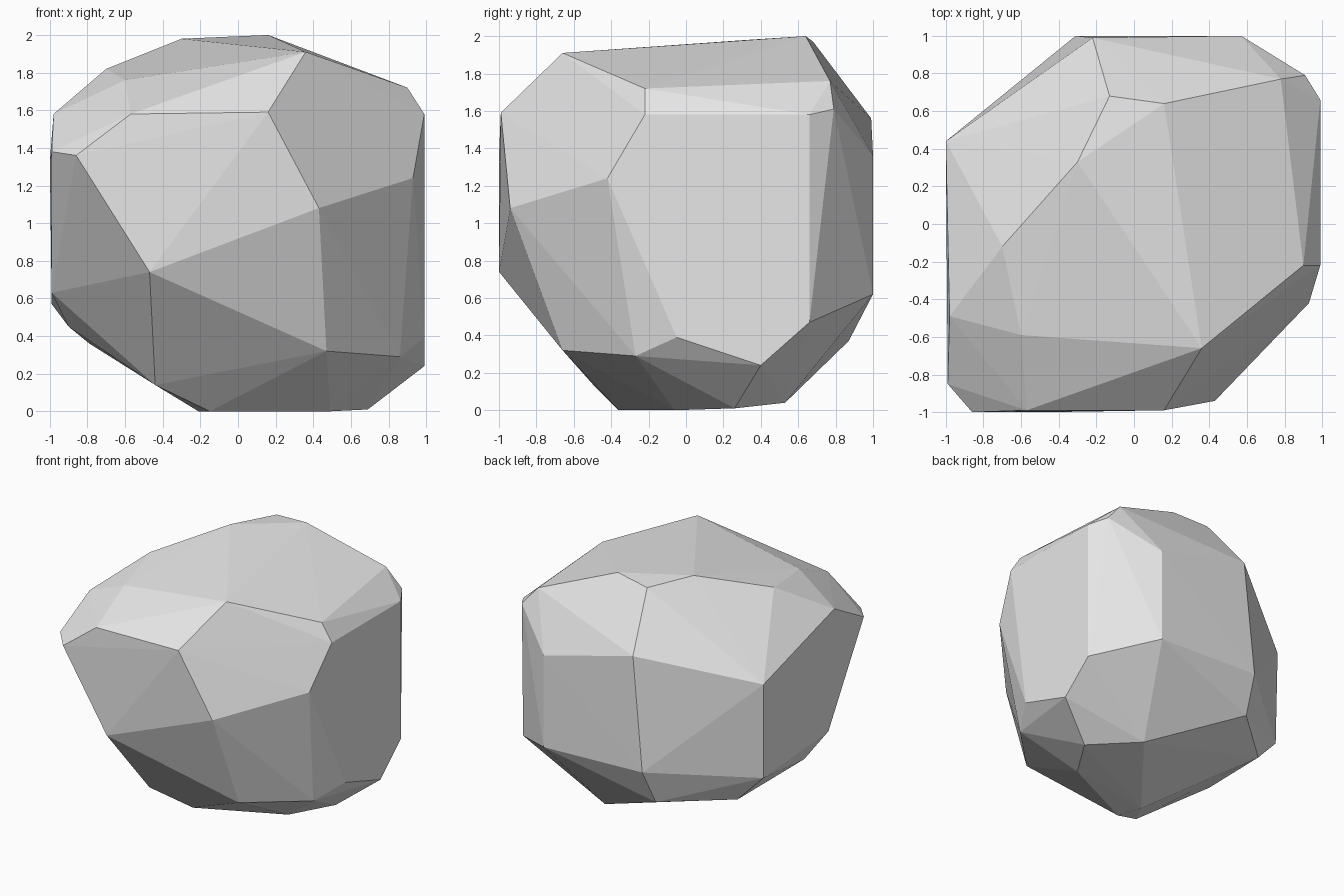
import bpy
import bmesh

# Remove the default cube only
default_cube = bpy.data.objects.get("Cube")
if default_cube:
    bpy.data.objects.remove(default_cube, do_unlink=True)


def make_material(name, color):
    material = bpy.data.materials.new(name)
    material.use_nodes = True
    material.diffuse_color = color
    material.node_tree.nodes["Principled BSDF"].inputs["Base Color"].default_value = color
    return material


def build_hull(name, rings, material):
    """Wrap a faceted stone around the corner points of all rings."""
    bm = bmesh.new()
    for ring in rings:
        for corner in ring:
            bm.verts.new(corner)
    result = bmesh.ops.convex_hull(bm, input=bm.verts[:])
    leftovers = set(result["geom_interior"]) | set(result["geom_unused"])
    loose = [item for item in leftovers if isinstance(item, bmesh.types.BMVert)]
    bmesh.ops.delete(bm, geom=loose, context="VERTS")
    bmesh.ops.recalc_face_normals(bm, faces=bm.faces[:])
    for face in bm.faces:
        face.smooth = False

    mesh = bpy.data.meshes.new(name)
    bm.to_mesh(mesh)
    bm.free()
    mesh.materials.append(material)
    stone = bpy.data.objects.new(name, mesh)
    bpy.context.collection.objects.link(stone)
    return stone


# Sloping crown of the stone
crown = [
    (.36, -.66, 1.91), (.90, -.22, 1.72), (.78, .77, 1.76), (.16, .64, 2),
    (-.13, .68, 1.97), (-.30, .33, 1.98), (-.70, -.12, 1.82), (-.60, -.59, 1.76),
]

# Shoulder where the crown turns into the walls
shoulder = [
    (.16, -.99, 1.59), (-.57, -.99, 1.58), (-.86, -1, 1.36), (-.99, -.85, 1.38),
    (-.98, -.49, 1.58), (-1, .44, 1.33), (-.22, .99, 1.56), (.57, 1, 1.36),
    (.91, .79, 1.61), (.99, .66, 1.58), (.99, -.22, 1.58),
]

# Lower corners of the walls
waist = [
    (.93, -.42, 1.24), (.43, -.94, 1.08), (-.47, -1, .74), (-.99, -.4, .63),
    (-.99, .43, .57), (-.31, 1, .65), (.57, 1, .62), (.99, .66, .47),
    (.99, -.05, .39),
]

# Undercut bevels
undercut = [
    (.47, -.66, .32), (.86, -.27, .29), (.99, .4, .24), (-.34, .87, .37),
    (-.79, .47, .36), (-.9, -.22, .45), (-.44, -.5, .14),
]

# Small resting face
base = [
    (-.15, -.36, 0), (.49, -.06, 0), (.69, .26, .01), (.35, .53, .04),
    (-.21, -.17, 0),
]

stone_grey = make_material("stone_grey", (.8, .8, .8, 1))
build_hull("boulder", [crown, shoulder, waist, undercut, base], stone_grey)
